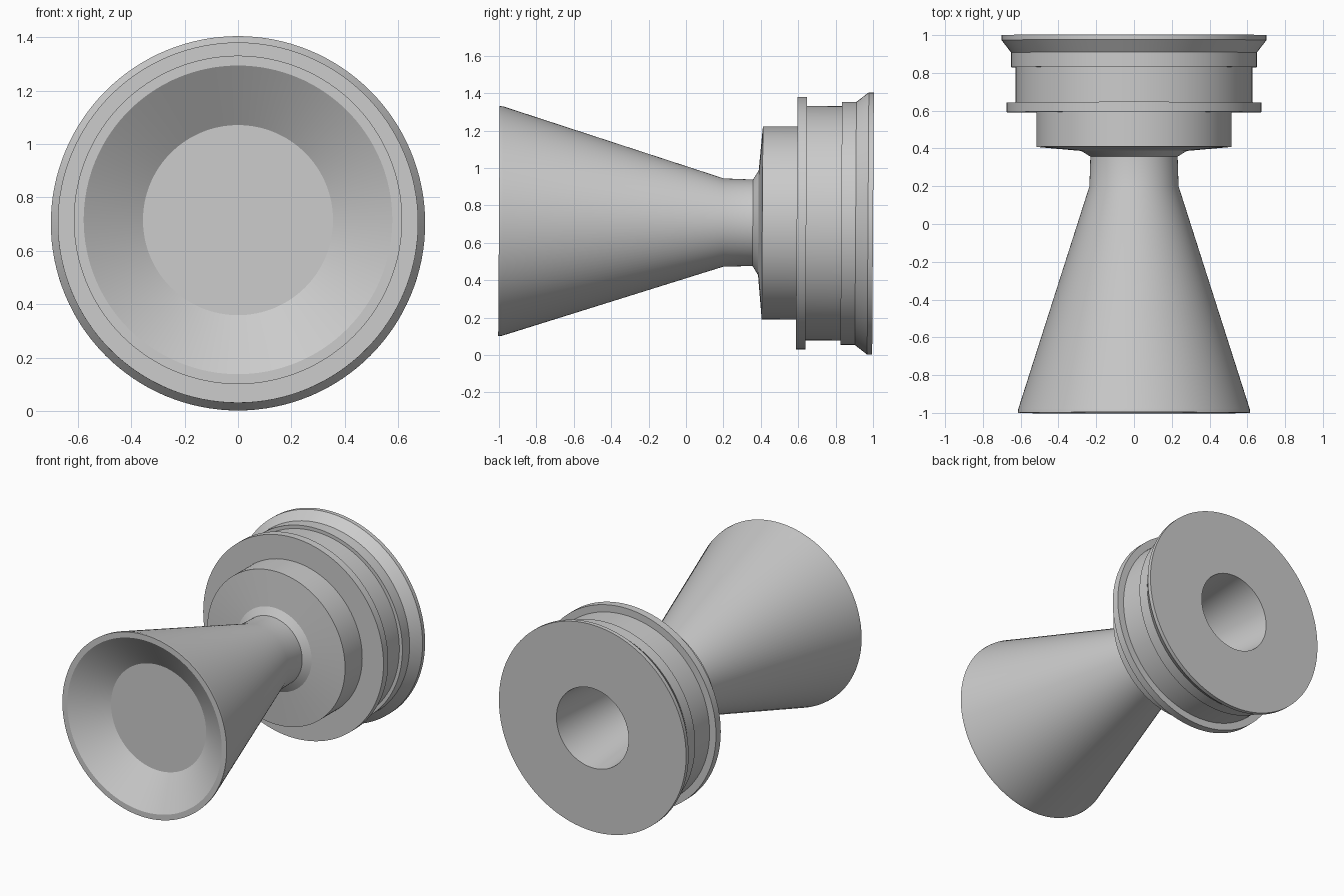
import bpy, bmesh, math
from mathutils import Matrix

if "Cube" in bpy.data.objects:
    bpy.data.objects.remove(bpy.data.objects["Cube"])

SIDES = 128
# The axis runs along y, tipped very slightly downward toward the back
TILT = Matrix.Translation((0, 0, 0.7095)) @ Matrix.Rotation(-0.0065, 4, 'X')


def lathe(name, profile):
    """Revolve (y, radius) points around the y axis; radius 0 closes an end."""
    bm = bmesh.new()
    rings = []
    for y, r in profile:
        if r == 0:
            rings.append([bm.verts.new((0, y, 0))] * SIDES)
        else:
            rings.append([bm.verts.new((r * math.cos(2 * math.pi * i / SIDES), y,
                                        r * math.sin(2 * math.pi * i / SIDES)))
                          for i in range(SIDES)])
    for a, b in zip(rings, rings[1:]):
        for i in range(SIDES):
            j = (i + 1) % SIDES
            quad = dict.fromkeys((a[i], a[j], b[j], b[i]))
            bm.faces.new(list(quad))
    bmesh.ops.recalc_face_normals(bm, faces=bm.faces)
    bm.transform(TILT)
    mesh = bpy.data.meshes.new(name)
    bm.to_mesh(mesh)
    bm.free()
    ob = bpy.data.objects.new(name, mesh)
    bpy.context.collection.objects.link(ob)
    bpy.ops.object.select_all(action='DESELECT')
    ob.select_set(True)
    bpy.context.view_layer.objects.active = ob
    bpy.ops.object.shade_smooth_by_angle(angle=math.radians(25))
    return ob


# Flared horn: recessed floor, sloped inner wall, flat rim, cone and neck
lathe("horn", [(-0.85, 0), (-0.85, 0.356), (-1.0, 0.578), (-1.0, 0.615),
               (-0.98, 0.613), (0.2, 0.236), (0.357, 0.231), (0.357, 0)])

# Stepped rear body with flanges and a blind bore opening at the back
lathe("flanged_body", [(0.357, 0.2), (0.357, 0.231), (0.387, 0.28), (0.408, 0.516),
                       (0.592, 0.516), (0.592, 0.675), (0.643, 0.675),
                       (0.643, 0.627), (0.83, 0.627), (0.83, 0.65),
                       (0.907, 0.65), (0.973, 0.701), (1.0, 0.701),
                       (1.0, 0.27), (0.36, 0.21), (0.36, 0)])
